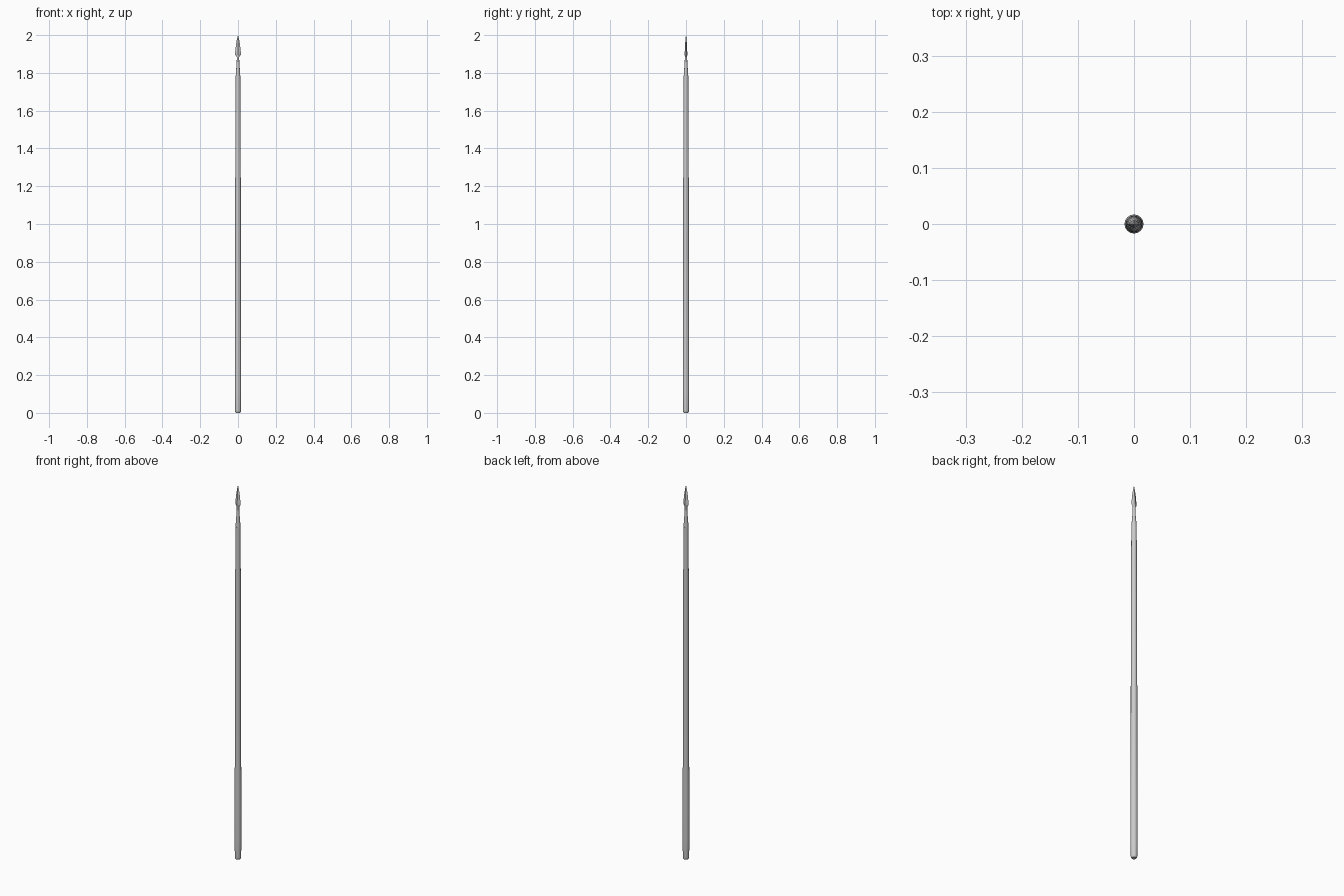
import bpy, bmesh, math

if "Cube" in bpy.data.objects:
    bpy.data.objects.remove(bpy.data.objects["Cube"])


def loft(name, rings, sides, phase=0.0):
    """Join elliptical rings (half_x, half_y, z) into a closed solid."""
    bm = bmesh.new()
    loops = []
    for hx, hy, z in rings:
        angles = [phase + 2 * math.pi * i / sides for i in range(sides)]
        loops.append([bm.verts.new((hx * math.cos(a), hy * math.sin(a), z)) for a in angles])
    for low, high in zip(loops, loops[1:]):
        for i in range(sides):
            j = (i + 1) % sides
            bm.faces.new((low[i], low[j], high[j], high[i]))
    bm.faces.new(loops[0][::-1])
    bm.faces.new(loops[-1])
    bmesh.ops.remove_doubles(bm, verts=bm.verts, dist=0.00001)
    bmesh.ops.recalc_face_normals(bm, faces=bm.faces)
    mesh = bpy.data.meshes.new(name)
    bm.to_mesh(mesh)
    bm.free()
    ob = bpy.data.objects.new(name, mesh)
    bpy.context.collection.objects.link(ob)
    return ob


def smooth(ob, degrees):
    bpy.ops.object.select_all(action='DESELECT')
    ob.select_set(True)
    bpy.context.view_layer.objects.active = ob
    bpy.ops.object.shade_smooth_by_angle(angle=math.radians(degrees))


def round_rings(profile):
    return [(r, r, z) for r, z in profile]


# Tapered wooden shaft with a rounded butt
shaft = loft("shaft", round_rings([
    (0.011, 0.0), (0.0145, 0.004), (0.0155, 0.012), (0.017, 0.10),
    (0.017, 0.28), (0.0155, 0.60), (0.0150, 1.10), (0.0138, 1.50),
    (0.0125, 1.78)]), 16)
smooth(shaft, 40)

# Narrowing socket that holds the head
socket = loft("socket", round_rings([
    (0.0125, 1.775), (0.0105, 1.81), (0.008, 1.84), (0.0065, 1.87),
    (0.0065, 1.90)]), 16)
smooth(socket, 40)

# Flat leaf-shaped head with a diamond cross-section
head = loft("spear_head", [
    (0.007, 0.006, 1.885), (0.0155, 0.007, 1.897), (0.0155, 0.007, 1.905),
    (0.0105, 0.005, 1.95), (0.006, 0.003, 1.977), (0.0004, 0.0004, 2.0)], 4)
